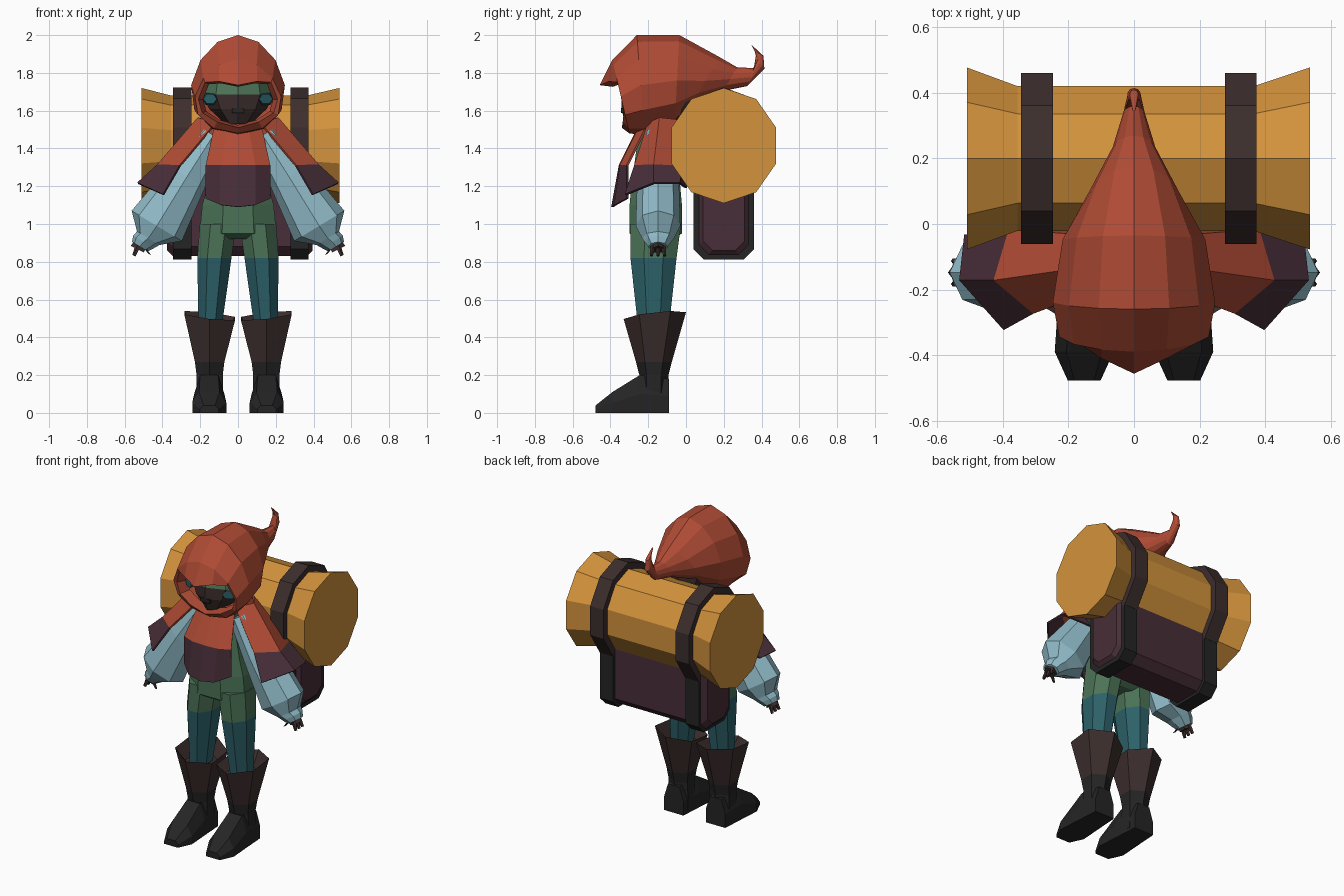
import bpy, bmesh
from math import sin, cos, pi
from mathutils import Vector as V

if "Cube" in bpy.data.objects:
    bpy.data.objects.remove(bpy.data.objects["Cube"])


def material(name, *rgb):
    m = bpy.data.materials.new(name)
    m.use_nodes = True
    m.diffuse_color = (*rgb, 1)
    m.node_tree.nodes["Principled BSDF"].inputs["Base Color"].default_value = (*rgb, 1)
    return m


RED = material("rust red", .43, .07, .035)
OCHRE = material("ochre", .65, .29, .045)
PLUM = material("dark plum", .065, .027, .04)
BROWN = material("dark brown", .045, .027, .026)
BLACK = material("charcoal", .018, .018, .018)
BLUE = material("pale blue", .28, .5, .58)
GREEN = material("sage green", .07, .17, .095)
TEAL = material("deep teal", .025, .12, .14)


def skin(name, rows, mats, split=0, closed=True, side=1, thick=0):
    """Join rows of points; second material goes on faces below the split height."""
    bm = bmesh.new()
    grid = [[bm.verts.new((p[0] * side, p[1], p[2])) for p in r] for r in rows]
    n = len(grid[0])
    for a, b in zip(grid, grid[1:]):
        for i in range(n if closed else n - 1):
            j = (i + 1) % n
            bm.faces.new((a[i], a[j], b[j], b[i]))
    if closed:
        bm.faces.new(grid[0])
        bm.faces.new(grid[-1])
    bmesh.ops.recalc_face_normals(bm, faces=bm.faces)
    for f in bm.faces:
        f.material_index = int(len(mats) > 1 and f.calc_center_median().z < split)
    me = bpy.data.meshes.new(name)
    bm.to_mesh(me)
    bm.free()
    for m in mats:
        me.materials.append(m)
    ob = bpy.data.objects.new(name, me)
    bpy.context.collection.objects.link(ob)
    if thick:
        mod = ob.modifiers.new("thickness", "SOLIDIFY")
        mod.thickness, mod.offset = thick, 0
    return ob


def pair(name, *args, **kw):
    for label, s in (("left_", 1), ("right_", -1)):
        skin(label + name, *args, side=s, **kw)


def ring(c, u, v, n=8, off=0.0):
    c, u, v = V(c), V(u), V(v)
    return [c + u * cos(2 * pi * (i + off) / n) + v * sin(2 * pi * (i + off) / n) for i in range(n)]


def flat_ring(x, y, z, rx, ry, n=8, off=.5):
    return ring((x, y, z), (rx, 0, 0), (0, ry, 0), n, off)


# Trousers: hips and legs
skin("hips", [flat_ring(0, -.16, z, rx, ry) for z, rx, ry in (
    (1.47, .11, .1), (1.2, .175, .14), (1.1, .205, .15), (.95, .22, .15), (.92, .1, .1))], [GREEN])
pair("leg", [flat_ring(x, y, z, rx, ry) for x, y, z, rx, ry in (
    (.105, -.16, 1.0, .105, .145), (.125, -.172, .82, .098, .132),
    (.148, -.172, .45, .066, .088))], [GREEN, TEAL], split=.82)

# Boots: open shaft with a tilted rim, then a wedge foot
shaft = [ring((.15, y, z), (rx, 0, tilt), (0, ry, tilt), 6, .5) for y, z, rx, ry, tilt in (
    (-.165, .44, .1, .11, 0), (-.165, .515, .155, .165, .018), (-.17, .27, .09, .095, 0),
    (-.17, .2, .08, .077, 0), (-.17, .02, .085, .077, 0))]
pair("boot_shaft", shaft, [BROWN, BLACK], split=.26)
foot = [[(.152 + k * w, y, h * t) for k, t in ((-1, 0), (-1, .5), (-.6, 1), (.6, 1), (1, .5), (1, 0))]
        for y, w, h in ((-.09, .07, .18), (-.245, .08, .2), (-.39, .09, .11), (-.478, .05, .04))]
pair("boot_foot", foot, [BLACK])

# Sleeves, cuffs and hands
sleeve = [ring((x, -.148, z), (.83 * r, 0, .5 * r), (0, ry, 0), 8) for x, z, r, ry in (
    (.13, 1.47, .08, .08), (.27, 1.25, .115, .11), (.43, .99, .16, .118),
    (.475, .925, .072, .085), (.50, .905, .066, .07), (.52, .88, .05, .052))]
pair("sleeve", sleeve, [BLUE])


def limb(name, a, b, ra, rb):
    pair(name, [ring(p, (r, 0, r * .5), (0, r, 0), 5) for p, r in ((a, ra), (b, rb))], [BROWN])


limb("palm", (.5, -.148, .91), (.53, -.148, .865), .035, .038)
for k in (-1, 0, 1):
    limb("finger", (.53, -.148 + k * .027, .88), (.55, -.148 + k * .035, .832), .014, .009)
limb("thumb", (.505, -.17, .89), (.468, -.185, .84), .014, .008)

# Cape: front panel, then shoulder flaps that run round to the back
half_panel = (((0, -.24, 1.53), (.05, -.235, 1.53), (.12, -.2, 1.53)),
              ((0, -.35, 1.31), (.09, -.345, 1.31), (.168, -.31, 1.31)),
              ((0, -.39, 1.09), (.09, -.375, 1.1), (.17, -.31, 1.135)))
panel = [[(-x, y, z) for x, y, z in reversed(r[1:])] + list(r) for r in half_panel]
skin("cape_front", panel, [RED, PLUM], split=1.31, closed=False, thick=.012)
flap = (((.12, -.2, 1.53), (.21, -.14, 1.56), (.14, -.04, 1.55), (0, -.02, 1.55)),
        ((.305, -.27, 1.31), (.425, -.17, 1.31), (.38, -.02, 1.31), (0, 0, 1.31)),
        ((.395, -.32, 1.155), (.53, -.17, 1.215), (.515, -.035, 1.215), (0, 0, 1.19)))
pair("cape_flap", flap, [RED, PLUM], split=1.31, closed=False, thick=.012)

# Hood: inner lip, pointed brim, egg-shaped sections, curled tail
brim = [(0, -.457, 1.735), (.1, -.41, 1.755), (.175, -.36, 1.75), (.21, -.335, 1.66),
        (.19, -.33, 1.59), (.11, -.335, 1.54), (0, -.34, 1.51)]
brim += [(-x, y, z) for x, y, z in reversed(brim[1:-1])]
lip = [(x * .88, y + .07, 1.65 + (z - 1.65) * .9) for x, y, z in brim]
hood = [lip, brim]
for ty, tz, by, bz, w in (
        (-.39, 1.87, -.3, 1.48, .228), (-.26, 2.0, -.22, 1.47, .248), (-.035, 2.0, -.06, 1.52, .218),
        (.175, 1.885, .03, 1.63, .135), (.27, 1.83, .2, 1.705, .065), (.36, 1.825, .325, 1.73, .032),
        (.37, 1.89, .415, 1.82, .02), (.365, 1.91, .41, 1.89, .014), (.345, 1.95, .352, 1.944, .005)):
    top, bottom = V((0, ty, tz)), V((0, by, bz))
    section = []
    for i in range(12):
        a = pi * i / 6
        p = (top + bottom) / 2 + (top - bottom) / 2 * cos(a)
        section.append(p + V((w * sin(a) * (1 - .15 * cos(a)), 0, 0)))
    hood.append(section)
hood_ob = skin("hood", hood, [RED])
bm = bmesh.new()
bm.from_mesh(hood_ob.data)
# Open the hood at the face
mouth = max((f for f in bm.faces if len(f.verts) == 12), key=lambda f: f.calc_area())
bmesh.ops.delete(bm, geom=[mouth], context="FACES_ONLY")
bm.to_mesh(hood_ob.data)
bm.free()

# Face: green brow over a dark mask, eye lenses and breathing vent
skin("masked_face", [flat_ring(0, -.13, z, rx, ry, 10) for z, rx, ry in (
    (1.86, .1, .1), (1.77, .18, .185), (1.685, .2, .21), (1.61, .16, .213), (1.53, .075, .19))],
    [GREEN, BROWN], split=1.68)
pair("eye_lens", [ring((.148, y, 1.662), (r, r * .6, 0), (0, 0, r * .8), 6)
                  for y, r in ((-.24, .045), (-.305, .036))], [TEAL])
skin("mask_vent", [ring((0, y, 1.6), (.045, 0, 0), (0, 0, .017), 4, .5) for y in (-.25, -.343)], [BLACK])


# Bedroll with flared ends, bag below it, and straps round both
def roll(x, ry, rz):
    return ring((x, .2, 1.415), (0, 0, rz), (0, ry, 0), 10)


def octagon(x, y, low, high, c):
    ys, zs = (.2 - y, .2 - y + c, .2 + y - c, .2 + y), (low, low + c, high - c, high)
    return [(x, ys[i], zs[j]) for i, j in
            ((0, 1), (1, 0), (2, 0), (3, 1), (3, 2), (2, 3), (1, 3), (0, 2))]


skin("bedroll", [roll(*s) for s in (
    (-.51, .292, .305), (-.355, .232, .265), (.365, .232, .265), (.537, .292, .305))], [OCHRE])
skin("bag", [octagon(x, .14 - d, .83 + d, 1.32 - d, .05) for x, d in (
    (-.375, .03), (-.345, 0), (.365, 0), (.395, .03))], [PLUM])
for label, a, b in (("right", -.345, -.247), ("left", .278, .374)):
    skin(label + "_roll_strap", [roll(x, .274, .308) for x in (a, b)], [BROWN])
    skin(label + "_bag_strap", [octagon(x, .16, .812, 1.3, .055) for x in (a, b)], [BLACK])
